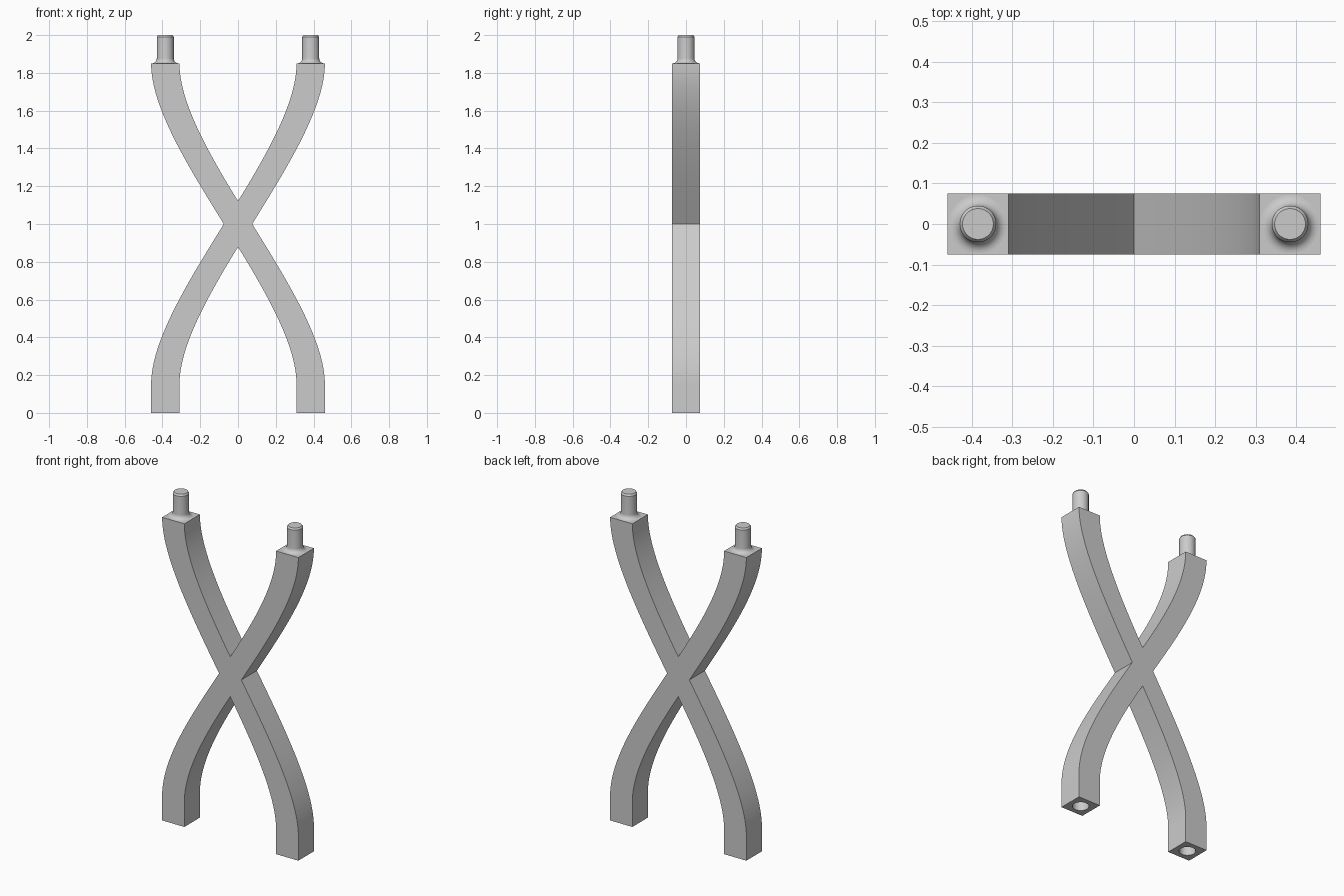
import bpy, bmesh, math
from mathutils import Matrix

OFFSET = 0.385    # strand centre from the middle at the ends
HALF = 0.075      # half thickness of a strand
CROSS = 1.0       # height of the crossing
CROTCH = 0.122    # inner corner distance above and below the crossing
TOP = 1.85        # shoulder height

if "Cube" in bpy.data.objects:
    bpy.data.objects.remove(bpy.data.objects["Cube"], do_unlink=True)

grey = bpy.data.materials.new("light_grey")
grey.use_nodes = True
colour = (0.6, 0.6, 0.6, 1)
grey.diffuse_color = colour
grey.node_tree.nodes["Principled BSDF"].inputs["Base Color"].default_value = colour


def make_object(name, bm):
    bmesh.ops.recalc_face_normals(bm, faces=bm.faces[:])
    mesh = bpy.data.meshes.new(name)
    bm.to_mesh(mesh)
    bm.free()
    mesh.materials.append(grey)
    obj = bpy.data.objects.new(name, mesh)
    bpy.context.collection.objects.link(obj)
    return obj


def activate(obj):
    bpy.ops.object.select_all(action='DESELECT')
    obj.select_set(True)
    bpy.context.view_layer.objects.active = obj


def smooth(obj):
    activate(obj)
    bpy.ops.object.shade_smooth_by_angle(angle=math.radians(30))


def strand_point(t):
    """Centre of an S-curved strand, as x and height over the crossing."""
    rise, handle = TOP - CROSS, 0.39
    a, b, c, d = (1 - t)**3, 3 * (1 - t)**2 * t, 3 * (1 - t) * t * t, t**3
    return OFFSET * (c + d - a - b), rise * (d - a) + handle * (c - b)


# Crossed frame: one X-shaped outline, extruded front to back
STEPS = 28
half_curve = [strand_point(0.5 + 0.5 * i / STEPS) for i in range(STEPS + 1)]
outer = [(x + HALF, h) for x, h in half_curve]
inner = [(0, CROTCH)] + [(x - HALF, h) for x, h in half_curve if x > HALF + 0.008]

upper_right = outer + inner[::-1]
upper = upper_right + [(-x, h) for x, h in upper_right[-2::-1]]
foot = [(OFFSET + HALF, -CROSS), (OFFSET - HALF, -CROSS)]
lower_right = [(x, -h) for x, h in outer] + foot + [(x, -h) for x, h in inner[::-1]]
lower = lower_right + [(-x, h) for x, h in lower_right[-2::-1]]
outline = upper + lower[::-1][1:-1]

bm = bmesh.new()
face = bm.faces.new([bm.verts.new((x, -HALF, h + CROSS)) for x, h in outline])
side = bmesh.ops.extrude_face_region(bm, geom=[face])
moved = [v for v in side["geom"] if isinstance(v, bmesh.types.BMVert)]
bmesh.ops.translate(bm, verts=moved, vec=(0, 2 * HALF, 0))
frame = make_object("crossed_frame", bm)

# Round sockets bored into the feet
for sign in (1, -1):
    bm = bmesh.new()
    bmesh.ops.create_cone(bm, cap_ends=True, segments=40, radius1=0.046, radius2=0.046,
                          depth=0.3, matrix=Matrix.Translation((sign * OFFSET, 0, 0)))
    cutter = make_object("socket_cutter", bm)
    cutter.hide_render = True
    cut = frame.modifiers.new("socket", 'BOOLEAN')
    cut.operation, cut.solver, cut.object = 'DIFFERENCE', 'EXACT', cutter
    activate(frame)
    bpy.ops.object.modifier_apply(modifier=cut.name)
    bpy.data.objects.remove(cutter, do_unlink=True)
smooth(frame)

# Pegs: turned profile with a flared base and chamfered tip
flare = 0.027
profile = [(0.072, TOP - 0.005)]
for i in range(9):
    a = math.radians(90 * i / 8)
    profile.append((0.072 - flare * math.sin(a), TOP + flare * (1 - math.cos(a))))
profile += [(0.045, 1.99), (0.038, 2.0), (0, 2.0)]

for name, sign in (("left_peg", 1), ("right_peg", -1)):
    bm = bmesh.new()
    verts = [bm.verts.new((r, 0, z)) for r, z in profile]
    edges = [bm.edges.new(pair) for pair in zip(verts, verts[1:])]
    bmesh.ops.spin(bm, geom=verts + edges, cent=(0, 0, 0), axis=(0, 0, 1),
                   angle=2 * math.pi, steps=40)
    bmesh.ops.remove_doubles(bm, verts=bm.verts[:], dist=0.0001)
    bmesh.ops.translate(bm, verts=bm.verts[:], vec=(sign * OFFSET, 0, 0))
    smooth(make_object(name, bm))
